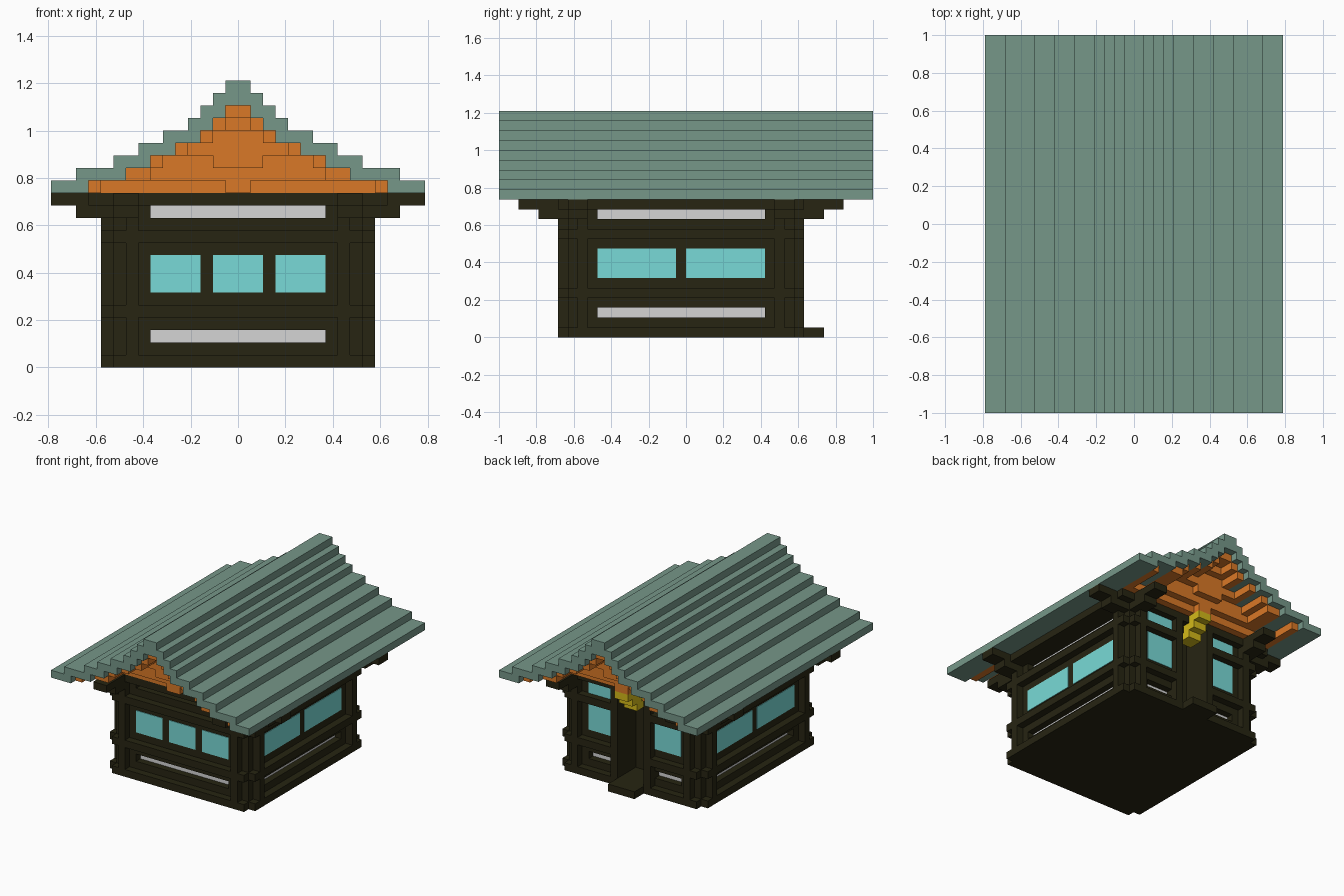
import bpy, bmesh

cube = bpy.data.objects.get("Cube")
if cube:
    bpy.data.objects.remove(cube)

U = 2 / 38          # one grid block
YC = -0.5           # middle of the walls along y, in blocks


def material(name, rgb):
    m = bpy.data.materials.new(name)
    m.use_nodes = True
    col = (*rgb, 1)
    m.diffuse_color = col
    b = m.node_tree.nodes["Principled BSDF"]
    b.inputs["Base Color"].default_value = col
    b.inputs["Roughness"].default_value = 1
    b.inputs["Specular IOR Level"].default_value = 0
    return m


ROOF = material("slate_green", (0.18, 0.31, 0.25))
ORANGE = material("orange_wood", (0.70, 0.19, 0.020))
DARK = material("dark_wood", (0.020, 0.018, 0.006))
GLASS = material("cyan_glass", (0.19, 0.70, 0.68))
WHITE = material("pale_grey", (0.66, 0.66, 0.66))
YELLOW = material("lamp_yellow", (0.66, 0.49, 0.010))


def build(name, boxes, mat):
    """One object made of boxes (x0, x1, y0, y1, z0, z1) given in blocks."""
    bm = bmesh.new()
    for x0, x1, y0, y1, z0, z1 in boxes:
        vs = bmesh.ops.create_cube(bm, size=1)["verts"]
        for v in vs:
            v.co.x = U * ((x0 + x1) / 2 + v.co.x * abs(x1 - x0))
            v.co.y = U * ((y0 + y1) / 2 + v.co.y * abs(y1 - y0))
            v.co.z = U * ((z0 + z1) / 2 + v.co.z * abs(z1 - z0))
    me = bpy.data.meshes.new(name)
    bm.to_mesh(me)
    bm.free()
    me.materials.append(mat)
    ob = bpy.data.objects.new(name, me)
    bpy.context.collection.objects.link(ob)


def facing(side, a0, a1, d0, d1, z0, z1):
    """Box on a wall: a runs along the wall, d is distance out from the centre."""
    if side in ("front", "back"):
        s = -1 if side == "front" else 1
        return (a0, a1, *sorted((YC + s * d0, YC + s * d1)), z0, z1)
    s = 1 if side == "left" else -1
    return (*sorted((s * d0, s * d1)), a0, a1, z0, z1)


# Roof: stepped strips, (inner, outer) half widths for each layer from z = 14
steps = [(12, 15), (9, 13), (7, 10), (5, 8), (3, 6), (2, 4), (1, 3), (0, 2), (0, 1)]
roof = []
for i, (a, b) in enumerate(steps):
    for x0, x1 in ([(a, b), (-b, -a)] if a else [(-b, b)]):
        roof.append((x0, x1, -19, 19, 14 + i, 15 + i))
build("roof", roof, ROOF)

# Gables step outward with height, with a lining under the roof slopes
gable_out = [13, 13, 14, 14, 15, 16, 17]
lining_width = [1, 2, 1, 1, 1, 1, 1]
gable, lining = [], []
for i, (out, t) in enumerate(zip(gable_out, lining_width)):
    w = steps[i][0]
    gable.append((-w, w, -out, out, 14 + i, 15 + i))
    for s in (-1, 1):
        lining.append((*sorted((s * w, s * (w - t))), -18, 18, 14 + i, 15 + i))
build("gable", gable, ORANGE)
build("roof_lining", lining, ORANGE)
# Beam ends poking out of the gables
build("gable_beams", [(-1, 1, -14, 14, 14, 16), (-7, 7, -14, 14, 15, 16),
                      (-2, 2, -15, 15, 16, 17), (-4, 4, -15, 15, 17, 18)], ORANGE)

# Solid body behind the wall panels, leaving a door recess at the back
build("wall_core", [(-9, 9, -11, 8, 0, 14), (-9, -2, 8, 10, 0, 14), (2, 9, 8, 10, 0, 14),
                    (-2, 2, 8, 10, 0, 1), (-2, 2, 8, 10, 13, 14)], DARK)

# Wall panels: rows of (z0, z1, openings), recessed stripes and windows
three = [(-7, -3), (-2, 2), (3, 7)]
pair = [(-7, -3), (3, 7)]
door = [(-2, 2)]


def plain_rows(slot):
    return [(0, 2, []), (2, 3, [slot]), (3, 12, []), (12, 13, [slot]), (13, 14, [])]


side_win = [(-9, -1, 6, 9), (0, 8, 6, 9)]
walls = {   # start, end, distance, rows, stripes, windows
    "front": (-8, 8, 11.5, plain_rows((-7, 7)), [(-7, 7, 2, 3), (-7, 7, 12, 13)],
              [(*w, 6, 9) for w in three]),
    "left": (-10, 9, 10, plain_rows((-9, 8)), [(-9, 8, 2, 3), (-9, 8, 12, 13)], side_win),
    "right": (-10, 9, 10, plain_rows((-9, 8)), [(-9, 8, 2, 3), (-9, 8, 12, 13)], side_win),
    "back": (-8, 8, 11.5, [(0, 1, []), (1, 2, door), (2, 3, three), (3, 13, door),
                           (13, 14, [])], [(*w, 2, 3) for w in pair],
             [(*w, z0, z1) for w in pair for z0, z1 in ((6, 10), (11, 13))]),
}
for side, (a, b, p, rows, stripes, windows) in walls.items():
    panel = []
    for z0, z1, holes in rows:
        edge = a
        for h0, h1 in holes:
            panel.append(facing(side, edge, h0, p - 1, p, z0, z1))
            edge = h1
        panel.append(facing(side, edge, b, p - 1, p, z0, z1))
    # Raised horizontal beams, broken by the door at the back
    spans = [(a, -2), (2, b)] if side == "back" else [(a, b)]
    for z in (0, 4, 10):
        panel += [facing(side, s0, s1, p, p + 1, z, z + 1) for s0, s1 in spans]
    build(side + "_wall", panel, DARK)
    build(side + "_windows", [facing(side, h0, h1, p, p + 0.08, z0, z1)
                              for h0, h1, z0, z1 in windows], GLASS)
    build(side + "_stripes", [facing(side, h0, h1, p - 1, p - 0.92, z0, z1)
                              for h0, h1, z0, z1 in stripes], WHITE)

# Corner posts, crossed beam ends and stepped eave brackets
posts, brackets = [], []
for sx in (-1, 1):
    for sy in (-1, 1):
        def corner(x0, x1, d0, d1, z0, z1):
            return (*sorted((sx * x0, sx * x1)),
                    *sorted((YC + sy * d0, YC + sy * d1)), z0, z1)
        posts.append(corner(8, 10, 9.5, 11.5, 0, 14))
        posts.append(corner(10, 11, 9.5, 10.5, 0, 14))
        posts.append(corner(8, 9, 11.5, 12.5, 0, 14))
        for z in (0, 4, 10):
            posts.append(corner(8, 11, 9.5, 11.5, z, z + 1))
            posts.append(corner(8, 10, 9.5, 12.5, z, z + 1))
        for z, ex, ey in ((12, 13, 14.5), (13, 15, 16.5)):
            brackets.append(corner(8, ex, 9.5, 11.5, z, z + 1))
            brackets.append(corner(8, 10, 9.5, ey, z, z + 1))
build("corner_posts", posts, DARK)
build("eave_brackets", brackets, DARK)
build("top_plate", [(-12, 12, -13, 12, 13, 14)], DARK)

# Doorway: side posts and step
build("door_frame", [(-3, -2, 11, 12, 0, 13), (2, 3, 11, 12, 0, 13)], DARK)
build("door_step", [(-2, 2, 10, 14, 0, 1)], DARK)

# Lamp hanging in steps over the door
build("door_lamp", [(-1, 1, 12, 14, 13, 14), (-1, 1, 11, 13, 12, 13),
                    (-1, 1, 10, 12, 11, 12)], YELLOW)
